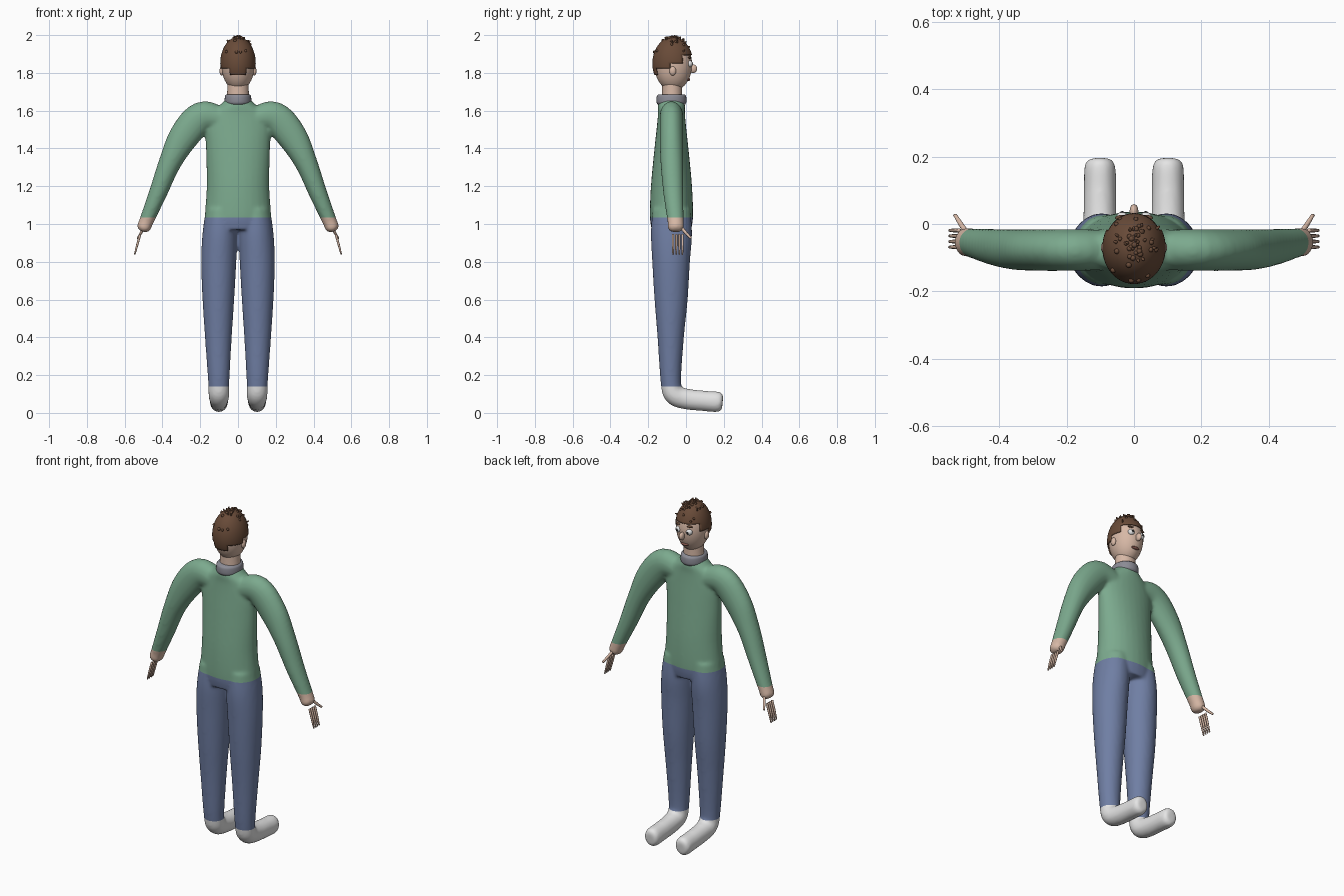
import bpy, bmesh, math, random
from mathutils import Vector, Matrix

random.seed(4)
if "Cube" in bpy.data.objects:
    bpy.data.objects.remove(bpy.data.objects["Cube"])


def material(name, r, g, b):
    m = bpy.data.materials.new(name)
    m.use_nodes = True
    m.diffuse_color = (r, g, b, 1)
    m.node_tree.nodes["Principled BSDF"].inputs["Base Color"].default_value = (r, g, b, 1)
    return m


green = material("green sweater", .20, .40, .27)
blue = material("blue denim", .16, .21, .37)
skin = material("skin", .68, .48, .38)
white = material("white shoe", .78, .78, .78)
brown = material("brown hair", .14, .07, .04)
grey = material("grey collar", .26, .26, .30)
red = material("dark red lips", .25, .10, .08)
black = material("black pupil", .02, .02, .02)


def finish(bm, name, *mats):
    mesh = bpy.data.meshes.new(name)
    bm.to_mesh(mesh)
    bm.free()
    ob = bpy.data.objects.new(name, mesh)
    bpy.context.collection.objects.link(ob)
    for m in mats:
        mesh.materials.append(m)
    for p in mesh.polygons:
        p.use_smooth = True
    return ob


def spline(stations, steps=5):
    """Catmull-Rom through stations of any dimension."""
    pts = [Vector(s) for s in stations]
    pts = [pts[0] * 2 - pts[1]] + pts + [pts[-1] * 2 - pts[-2]]
    out = []
    for a, b, c, d in zip(pts, pts[1:], pts[2:], pts[3:]):
        for i in range(steps):
            t = i / steps
            out.append(.5 * (2 * b + (c - a) * t + (2 * a - 5 * b + 4 * c - d) * t ** 2
                             + (3 * b - a - 3 * c + d) * t ** 3))
    return out + [pts[-2]]


def tube(bm, centres, radii, side, mirror=1, sides=28):
    """Elliptical tube; radii are (along side axis, across it)."""
    path = spline(centres)
    size = spline(radii)
    side = Vector(side)
    rings = []
    for i, (p, r) in enumerate(zip(path, size)):
        tangent = path[min(i + 1, len(path) - 1)] - path[max(i - 1, 0)]
        across = tangent.cross(side).normalized()
        ring = []
        for k in range(sides):
            a = math.tau * k / sides
            q = p + side * r[0] * math.cos(a) + across * r[1] * math.sin(a)
            ring.append(bm.verts.new((q.x * mirror, q.y, q.z)))
        rings.append(ring)
    faces = [bm.faces.new(rings[0]), bm.faces.new(rings[-1])]
    for a, b in zip(rings, rings[1:]):
        for k in range(sides):
            n = (k + 1) % sides
            faces.append(bm.faces.new((a[k], a[n], b[n], b[k])))
    bmesh.ops.recalc_face_normals(bm, faces=faces)


def ball(name, centre, radii, mat, seg=20):
    bm = bmesh.new()
    bmesh.ops.create_uvsphere(bm, u_segments=seg, v_segments=seg // 2, radius=1,
                              matrix=Matrix.Translation(centre) @ Matrix.Diagonal((*radii, 1)))
    return finish(bm, name, mat)


# Torso, arms and legs as overlapping tubes
bm = bmesh.new()
tube(bm, [(0, -.077, z) for z in (.97, 1.04, 1.2, 1.4, 1.52, 1.59, 1.63, 1.665)],
     [(.172, .105), (.176, .114), (.166, .109), (.17, .09), (.175, .077),
      (.15, .071), (.095, .072), (.06, .06)], (1, 0, 0))
for s in (-1, 1):
    tube(bm, [(.08, -.077, 1.555), (.19, -.077, 1.567), (.285, -.077, 1.465), (.36, -.075, 1.325),
              (.425, -.067, 1.16), (.487, -.055, 1.01), (.498, -.055, .98), (.504, -.055, .96)],
         [(.06, .06), (.062, .082), (.062, .08), (.06, .06),
          (.053, .048), (.043, .038), (.044, .037), (.026, .022)], (0, 1, 0), s)
    tube(bm, [(.09, -.077, 1.08), (.096, -.077, .95), (.102, -.079, .8), (.104, -.079, .6),
              (.104, -.081, .4), (.102, -.08, .16), (.101, -.06, .096), (.101, 0, .074),
              (.101, .1, .063), (.101, .172, .058), (.101, .194, .056)],
         [(.08, .1), (.092, .109), (.093, .1), (.084, .088), (.071, .07), (.056, .054),
          (.055, .055), (.05, .055), (.048, .054), (.046, .054), (.032, .038)], (1, 0, 0), s)
body = finish(bm, "body")

# Fuse the tubes into one soft skin
remesh = body.modifiers.new("fuse", "REMESH")
remesh.mode = "VOXEL"
remesh.voxel_size = .009
soften = body.modifiers.new("soften", "SMOOTH")
soften.factor = .5
soften.iterations = 8
graph = bpy.context.evaluated_depsgraph_get()
bm = bmesh.new()
bm.from_object(body, graph)
bpy.data.objects.remove(body)

# Cut clean clothing borders, then colour by height
for z in (.14, 1.035):
    bmesh.ops.bisect_plane(bm, geom=bm.verts[:] + bm.edges[:] + bm.faces[:],
                           plane_co=(0, 0, z), plane_no=(0, 0, 1))
for f in bm.faces:
    c = f.calc_center_median()
    if c.z > 1.035:
        f.material_index = 0
    elif abs(c.x) > .35:
        f.material_index = 2
    else:
        f.material_index = 1 if c.z > .14 else 3
finish(bm, "clothed_body", green, blue, skin, white)

# Fingers and thumbs
for s, label in ((-1, "right"), (1, "left")):
    bm = bmesh.new()
    for i in range(4):
        y = -.019 - i * .0165
        tube(bm, [(.518, y, .945), (.532, y, .895), (.547, y, .838)],
             [(.006, .006), (.006, .006), (.004, .004)], (0, 1, 0), s, 8)
    tube(bm, [(.497, -.025, .982), (.515, .002, .95), (.53, .026, .925)],
         [(.009, .009), (.008, .008), (.006, .006)], (1, 0, 0), s, 8)
    finish(bm, label + "_fingers", skin)

# Neck and collar
bm = bmesh.new()
tube(bm, [(0, -.073, 1.64), (0, -.073, 1.7), (0, -.073, 1.78)],
     [(.06, .054), (.057, .053), (.055, .053)], (1, 0, 0))
finish(bm, "neck", skin)
bm = bmesh.new()
tube(bm, [(0, -.077, 1.632), (0, -.077, 1.645), (0, -.077, 1.675), (0, -.077, 1.686)],
     [(.064, .072), (.071, .079), (.069, .078), (.063, .07)], (1, 0, 0))
finish(bm, "collar", grey)

# Head and face
ball("head", (0, -.068, 1.845), (.088, .1, .14), skin, 40)
ball("nose", (0, .038, 1.822), (.013, .021, .023), skin)
ball("mouth", (0, .012, 1.765), (.026, .01, .008), red)
for s, label in ((-1, "right"), (1, "left")):
    ball(label + "_ear", (s * .086, -.07, 1.81), (.012, .018, .024), skin)
    ball(label + "_eye", (s * .035, .018, 1.848), (.018, .018, .018), white)
    ball(label + "_pupil", (s * .035, .034, 1.848), (.007, .004, .007), black)
    ball(label + "_eyebrow", (s * .036, .018, 1.88), (.02, .009, .006), brown)


# Hair cap with a stepped hairline
def hairline(c):
    if c.y < -.1 and abs(c.x) < .045:
        return 1.79
    if c.y < -.085:
        return 1.82
    return 1.85 if c.y < -.015 else 1.895


centre, radii = Vector((0, -.07, 1.85)), Vector((.094, .108, .14))
bm = bmesh.new()
bmesh.ops.create_uvsphere(bm, u_segments=48, v_segments=48, radius=1,
                          matrix=Matrix.Translation(centre) @ Matrix.Diagonal((*radii, 1)))
bald = [f for f in bm.faces if f.calc_center_median().z < hairline(f.calc_center_median())]
bmesh.ops.delete(bm, geom=bald, context="FACES")
hair = finish(bm, "hair", brown)
hair.modifiers.new("thickness", "SOLIDIFY").thickness = .008

# Curls and short tufts, crowded at the crown
bm = bmesh.new()
for i in range(50):
    polar = random.uniform(.03, .45) if i < 24 else random.uniform(.5, 1.15)
    turn = random.uniform(0, math.tau)
    n = Vector((math.sin(polar) * math.cos(turn), math.sin(polar) * math.sin(turn), math.cos(polar)))
    place = Matrix.Translation(centre + n * radii) @ n.to_track_quat("Z", "Y").to_matrix().to_4x4()
    if i % 3:
        bmesh.ops.create_icosphere(bm, subdivisions=2, radius=random.uniform(.006, .009), matrix=place)
    else:
        bmesh.ops.create_cone(bm, cap_ends=True, segments=8, radius1=.007, radius2=.003,
                              depth=.024, matrix=place)
for v in bm.verts:
    v.co.z = min(v.co.z, 2)
finish(bm, "hair_tufts", brown)
